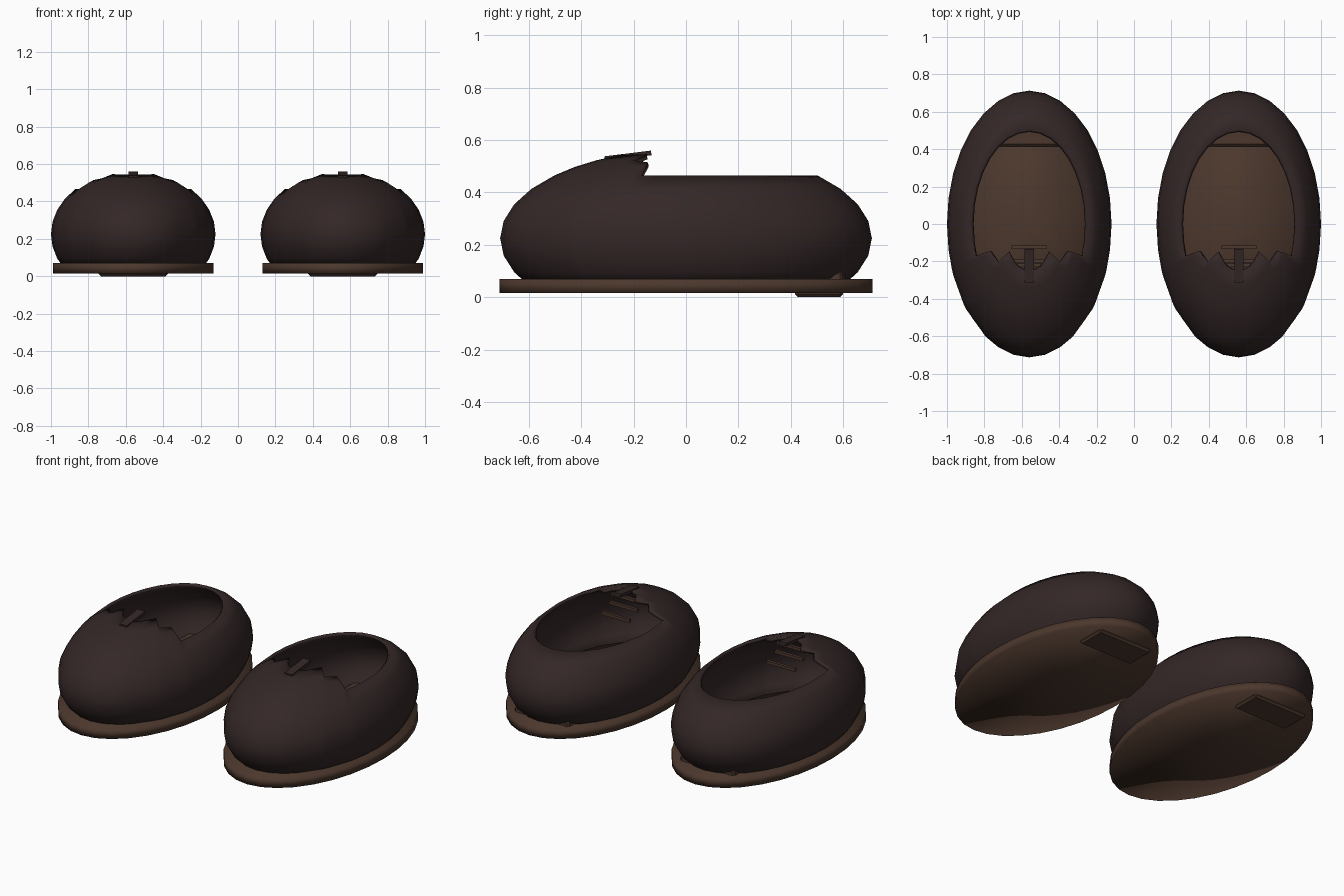
import bpy, bmesh, math
from mathutils import Matrix

if "Cube" in bpy.data.objects:
    bpy.data.objects.remove(bpy.data.objects["Cube"])

def material(name, rgb):
    m = bpy.data.materials.new(name)
    m.diffuse_color = (*rgb, 1)
    m.use_nodes = True
    m.node_tree.nodes["Principled BSDF"].inputs["Base Color"].default_value = m.diffuse_color
    return m

DARK = material("dark leather", (0.034, 0.020, 0.020))
BROWN = material("brown leather", (0.072, 0.039, 0.026))

def finish(name, bm, mat, x, smooth=True):
    bmesh.ops.recalc_face_normals(bm, faces=bm.faces)
    me = bpy.data.meshes.new(name)
    bm.to_mesh(me)
    bm.free()
    me.materials.append(mat)
    for p in me.polygons:
        p.use_smooth = smooth
    ob = bpy.data.objects.new(name, me)
    ob.location.x = x
    bpy.context.collection.objects.link(ob)
    return ob

def box(name, size, loc, mat, x, tilt=0, bevel=0):
    bm = bmesh.new()
    bmesh.ops.create_cube(bm, size=1)
    bmesh.ops.transform(bm, verts=bm.verts, matrix=Matrix.Translation(loc)
                        @ Matrix.Rotation(tilt, 4, 'X') @ Matrix.Diagonal((*size, 1)))
    if bevel:
        bmesh.ops.bevel(bm, geom=bm.edges[:], offset=bevel, segments=1, affect='EDGES')
    return finish(name, bm, mat, x, False)

RX, RY, RZ, CZ = 0.44, 0.71, 0.34, 0.225
# angle from the toe direction -> y where the torn toe edge ends
TEAR = {0: -.25, 11.25: -.245, 22.5: -.23, 32: -.205, 50: -.15, 53: -.205, 67: -.145}
ANGLES = list(TEAR) + [70, 78.75, 90] + [90 + 11.25 * i for i in range(1, 9)]

def upper(x):
    """Egg-shaped shell with an open collar and a ragged toe edge."""
    bm = bmesh.new()
    cols = []
    for a in ANGLES + [-v for v in ANGLES[-2:0:-1]]:
        top, t = math.radians(45), math.radians(a)
        if abs(a) in TEAR:
            c = -TEAR[abs(a)] / (RY * math.cos(t))
            top = max(top, math.acos(min(1, c)))
        lat = [math.radians(-33.75 + 11.25 * i) for i in range(8)]
        lat += [lat[-1] + (top - lat[-1]) * i / 3 for i in range(1, 4)]
        col = []
        for p in lat:
            col.append(bm.verts.new((RX * math.cos(p) * math.sin(t),
                                     -RY * math.cos(p) * math.cos(t),
                                     CZ + RZ * math.sin(p))))
        cols.append(col)
    for i, a in enumerate(cols):
        b = cols[(i + 1) % len(cols)]
        for j in range(len(a) - 1):
            bm.faces.new((a[j], b[j], b[j + 1], a[j + 1]))
    bmesh.ops.remove_doubles(bm, verts=bm.verts, dist=1e-5)
    bmesh.ops.dissolve_degenerate(bm, dist=1e-5, edges=bm.edges)
    for f in bm.faces:
        f.normal_update()
    ob = finish("shoe_upper", bm, DARK, x)
    # make sure the shell faces outward, then thicken inward
    p = max(ob.data.polygons, key=lambda q: q.center.x)
    if p.normal.x < 0:
        ob.data.flip_normals()
    m = ob.modifiers.new("thickness", 'SOLIDIFY')
    m.thickness, m.offset = 0.02, -1

def sole(x):
    bm = bmesh.new()
    bmesh.ops.create_cone(bm, cap_ends=True, cap_tris=True, segments=32,
                          radius1=1, radius2=1, depth=1)
    bmesh.ops.transform(bm, verts=bm.verts, matrix=Matrix.Translation((0, 0, 0.0425))
                        @ Matrix.Diagonal((0.43, 0.713, 0.055, 1)))
    finish("sole", bm, BROWN, x)

for x in (-0.56, 0.56):
    upper(x)
    sole(x)
    # heel block whose back corners peek through the upper
    box("heel", (0.37, 0.185, 0.1), (0, 0.508, 0.05), BROWN, x, bevel=0.012)
    # narrow flap standing over the ragged edge
    box("tongue_flap", (0.05, 0.18, 0.018), (0, -0.222, 0.54), DARK, x, tilt=math.radians(7))
    # lacing bars under the flap
    for y, z in ((-0.125, 0.42), (-0.2, 0.455), (-0.22, 0.5)):
        box("lace_bar", (0.19, 0.018, 0.018), (0, y, z), BROWN, x)
